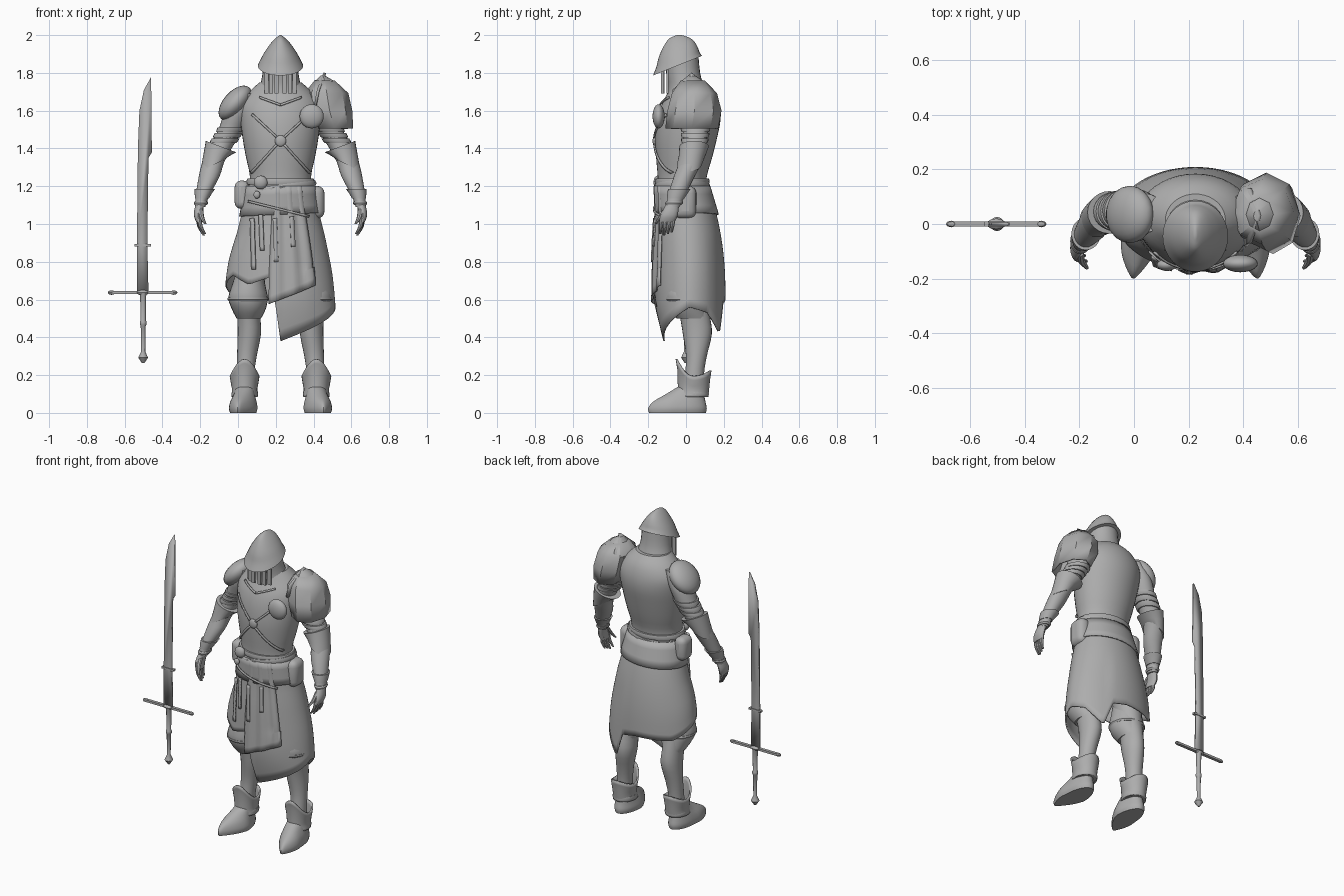
import bpy, bmesh
from math import sin, cos, radians, sqrt
from mathutils import Vector, Matrix

CX = 0.225  # figure centre line; the sword stands to its right
FULL = (0, 360)

if "Cube" in bpy.data.objects:
    bpy.data.objects.remove(bpy.data.objects["Cube"], do_unlink=True)

steel = bpy.data.materials.new("plain_grey")
steel.use_nodes = True
GREY = (0.42, 0.42, 0.42, 1)
steel.diffuse_color = GREY
for node in steel.node_tree.nodes:
    if node.type == 'BSDF_PRINCIPLED':
        node.inputs["Base Color"].default_value = GREY
made = []


def finish(name, bm, thick=0, bevel=0):
    bmesh.ops.recalc_face_normals(bm, faces=bm.faces[:])
    mesh = bpy.data.meshes.new(name)
    bm.to_mesh(mesh)
    bm.free()
    mesh.materials.append(steel)
    obj = bpy.data.objects.new(name, mesh)
    bpy.context.collection.objects.link(obj)
    if thick:
        mod = obj.modifiers.new("shell", 'SOLIDIFY')
        mod.thickness, mod.offset = thick, 0
    if bevel:
        mod = obj.modifiers.new("round", 'BEVEL')
        mod.width, mod.segments = bevel, 4
    made.append(obj)
    return obj


def resample(rings, steps=3):
    """Smooth spline through the cross-sections."""
    out = []
    for i in range(len(rings) - 1):
        quad = [rings[max(i - 1, 0)], rings[i], rings[i + 1], rings[min(i + 2, len(rings) - 1)]]
        for k in range(steps):
            t = k / steps
            out.append([b + ((c - a) * t + (2*a - 5*b + 4*c - d) * t*t + (3*b - a - 3*c + d) * t**3) / 2
                        for a, b, c, d in zip(*quad)])
    return out + [rings[-1]]


def loft(name, rings, sides=24, side=1, arc=FULL, thick=0, smooth=True, bend=None):
    """Skin over horizontal ellipses (x, y, z, rx, ry); angle 0 is the front."""
    bm = bmesh.new()
    closed = arc == FULL
    count = sides if closed else sides + 1
    rows = []
    for x, y, z, rx, ry in (resample(rings) if smooth else rings):
        row = []
        for i in range(count):
            deg = arc[0] + (arc[1] - arc[0]) * i / sides
            p = Vector((x + rx * sin(radians(deg)), y - ry * cos(radians(deg)), z))
            if bend:
                p = bend(p, deg)
            row.append(bm.verts.new((CX + side * p.x, p.y, p.z)))
        rows.append(row)
    for low, high in zip(rows, rows[1:]):
        for i in range(sides):
            k = (i + 1) % count
            bm.faces.new((low[i], low[k], high[k], high[i]))
    if closed and not thick:
        bm.faces.new(rows[0])
        bm.faces.new(rows[-1])
    return finish(name, bm, thick)


def section(rings, z):
    for a, b in zip(rings, rings[1:]):
        if a[2] <= z <= b[2]:
            t = (z - a[2]) / (b[2] - a[2])
            return [p + (q - p) * t for p, q in zip(a, b)]
    return rings[0] if z < rings[0][2] else rings[-1]


def band(name, rings, z, height, grow, side=1, flare=0, bend=None):
    hoops = []
    for k, g in ((-1, grow), (0, grow + 0.004), (1, grow + flare)):
        x, y, _, rx, ry = section(rings, z + k * height / 2)
        hoops.append((x, y, z + k * height / 2, rx + g, ry + g))
    return loft(name, hoops, side=side, smooth=False, bend=bend)


def strip(name, rings, start, end, width):
    """Flat strap laid over the front of a lofted part, points as (x, z)."""
    bm = bmesh.new()
    start, end = Vector(start), Vector(end)
    across = (end - start).orthogonal().normalized() * width / 2
    last = None
    for i in range(13):
        mid = start.lerp(end, i / 12)
        pair = []
        for x, z in (mid - across, mid + across):
            cx, cy, _, rx, ry = section(rings, z)
            y = cy - ry * sqrt(max(0, 1 - ((x - cx) / rx) ** 2)) - 0.008
            pair.append(bm.verts.new((CX + x, y, z)))
        if last:
            bm.faces.new((last[0], last[1], pair[1], pair[0]))
        last = pair
    finish(name, bm, 0.008)


def plate(name, points, thick):
    bm = bmesh.new()
    bm.faces.new([bm.verts.new(p) for p in points])
    return finish(name, bm, thick)


def box(name, loc, half, bevel=0, turn=0):
    bm = bmesh.new()
    bmesh.ops.create_cube(bm, size=2, matrix=Matrix.Translation(loc)
                          @ Matrix.Rotation(radians(turn), 4, 'Y') @ Matrix.Diagonal((*half, 1)))
    return finish(name, bm, bevel=bevel)


def ball(name, loc, radii, turn=0, sides=24):
    bm = bmesh.new()
    bmesh.ops.create_uvsphere(bm, u_segments=sides, v_segments=max(sides // 2, 4), radius=1,
                              matrix=Matrix.Translation(loc) @ Matrix.Rotation(radians(turn), 4, 'Y')
                              @ Matrix.Diagonal((*radii, 1)))
    return finish(name, bm)


# Torso, neck and belts
TORSO = [(0, -.02, 1.16, .175, .13), (0, -.02, 1.25, .162, .13), (0, -.01, 1.35, .182, .148),
         (0, 0, 1.45, .2, .163), (0, .015, 1.55, .212, .168), (0, .025, 1.63, .21, .155),
         (0, .03, 1.7, .165, .125), (0, .015, 1.75, .11, .095)]
loft("cuirass", TORSO, 40)
loft("cowl", [(0, .01, 1.66, .135, .115), (0, 0, 1.73, .11, .095), (0, -.015, 1.8, .095, .09),
              (0, -.025, 1.9, .09, .09)])
band("waist_belt", TORSO, 1.225, .03, .012)
band("slung_belt", TORSO, 1.195, .028, .016, bend=lambda p, a: p + Vector((0, 0, p.x * .12)))
for s in (-1, 1):
    strip("upper_cross_strap", TORSO, (s * .02, 1.46), (s * .15, 1.58), .012)
    strip("lower_cross_strap", TORSO, (s * .02, 1.42), (s * .155, 1.27), .012)
    strip("collar_trim", TORSO, (0, 1.63), (s * .11, 1.67), .01)
ball("strap_ring", (CX, -.165, 1.44), (.03, .012, .03))
ball("chest_rondel", (.39, -.145, 1.57), (.064, .032, .064))
ball("belt_buckle", (.12, -.15, 1.22), (.036, .022, .036))
ball("belt_charm", (.1, -.155, 1.155), (.018, .012, .02))
box("left_pouch", (.412, -.005, 1.115), (.046, .06, .087), .04)
box("right_pouch", (.022, -.005, 1.155), (.04, .055, .075), .035)

# Helmet with lowered front brim and hanging face strips
loft("helmet", [(0, -.045, 1.84, .12, .13), (0, -.042, 1.87, .105, .115), (0, -.04, 1.91, .083, .103),
                (0, -.035, 1.955, .052, .08), (0, -.035, 1.985, .024, .052), (0, -.035, 2, .004, .012)],
     32, bend=lambda p, a: p + Vector((0, 0, .4 * (p.y + .04) * (2 - p.z) / .16)))
for s in (-1, 1):
    for dx, y in ((.022, -.128), (.05, -.118), (.074, -.098)):
        box("face_strip", (CX + s * dx, y, 1.755), (.011, .005, .065))

# Skirt with uneven hem, drape, sash and hanging straps
HEM = [(0, .38), (45, .47), (90, .56), (120, .53), (147, .42), (160, .58), (180, .6), (230, .6),
       (270, .68), (300, .73), (325, .68), (350, .72), (354, .6), (360, .38)]
SKIRT = [(0, .02, .6, .288, .185), (0, .02, .75, .272, .182), (0, .015, .9, .24, .172),
         (0, .005, 1.05, .203, .153), (0, -.02, 1.2, .172, .133)]


def hem_bend(p, deg):
    for (a, za), (b, zb) in zip(HEM, HEM[1:]):
        if a <= deg <= b:
            hem = za + (zb - za) * (deg - a) / (b - a)
            break
    if p.z < .95:
        p.z = .95 - (.95 - p.z) * (.95 - hem) / .35
    if p.y < 0:
        p.y *= 1 - max(0, .58 - p.z) * 1.5
    return p


loft("skirt", SKIRT, 90, thick=.008, bend=hem_bend)


def larger(rings, grow):
    return [(x, y, z, rx + grow, ry + grow) for x, y, z, rx, ry in rings]


loft("front_drape", larger(SKIRT, .012), 16, arc=(-12, 38), thick=.006,
     bend=lambda p, a: p + Vector((0, .006 * sin(a / 3), .002 * a if p.z < .7 else 0)))
loft("hip_sash", larger(SKIRT[3:], .012), 40, thick=.008,
     bend=lambda p, a: p + Vector((0, 0, .3 * p.x * (1.2 - p.z))))
for x, top, low in ((-.15, 1.03, .76), (-.105, 1.05, .86), (-.03, 1.03, .8), (.06, 1.04, .88)):
    strip("hanging_strap", larger(SKIRT, .014), (x, top), (x + .008, low), .022)
strip("sash_edge", larger(SKIRT, .014), (-.17, 1.12), (.15, 1.04), .012)

# Legs, boots, arms and hands, mirrored
LEG = [(.19, .04, .06, .045, .055), (.186, .045, .2, .046, .05), (.178, .055, .3, .052, .055),
       (.165, .06, .42, .062, .077), (.168, .045, .52, .062, .08), (.168, .02, .62, .075, .085),
       (.155, .015, .75, .082, .09), (.11, .01, .98, .09, .1)]
KNEE = [(.168, .035, .5, .065, .085), (.168, .01, .55, .09, .1), (.172, -.005, .61, .104, .105),
        (.168, -.005, .69, .085, .095), (.16, 0, .76, .07, .085)]
FOOT = [(.195, -.045, 0, .068, .15), (.195, -.045, .025, .074, .155), (.195, -.035, .06, .068, .138),
        (.193, -.005, .1, .056, .1), (.19, .025, .14, .048, .065)]
ARM = [(.425, -.07, 1.09, .027, .036), (.413, -.05, 1.15, .036, .045), (.378, -.01, 1.25, .055, .055),
       (.355, .025, 1.33, .058, .06), (.31, .045, 1.42, .063, .06), (.262, .05, 1.5, .066, .068),
       (.222, .045, 1.6, .072, .085), (.175, .04, 1.69, .055, .07)]
PALM = [(.43, -.1, 1.01, .016, .04), (.437, -.088, 1.05, .022, .045), (.425, -.07, 1.11, .024, .034)]


def toe_bend(p, deg):
    reach = max(0, -p.y - .04) / .16
    p.x = .19 + (p.x - .19) * (1 - .55 * reach * reach) + .035 * reach
    return p


def cuff_bend(p, deg):
    if p.z > .15:
        p.z += .06 * max(0, cos(radians(deg))) ** 2 + .015 * cos(radians(2 * deg))
    return p


def elbow_bend(p, deg):
    p.z += .03 * sin(radians(deg)) * (p.z - 1.36) / .05
    return p


def finger(name, s, start, end, r):
    mid = start.lerp(end, .5) + Vector((.008, 0, 0))
    loft(name, [(*p, k * r, k * r) for p, k in ((end, .5), (mid, .95), (start, 1))], 8, s)


for s, label in ((1, "left_"), (-1, "right_")):
    loft(label + "leg", LEG, side=s)
    loft(label + "knee_guard", KNEE, side=s)
    band(label + "knee_rim", KNEE, .6, .02, .003, s)
    loft(label + "boot", FOOT, 32, s, bend=toe_bend)
    loft(label + "boot_cuff", [(.19, .035, .085, .066, .078), (.19, .04, .13, .062, .078),
                               (.19, .04, .21, .074, .09)], 32, s, thick=.01, bend=cuff_bend)
    band(label + "ankle_band", LEG, .1, .03, .022, s)
    loft(label + "arm", ARM, side=s)
    band(label + "elbow_guard", ARM, 1.36, .1, .006, s, .012, elbow_bend)
    band(label + "glove_cuff", ARM, 1.16, .05, .003, s, .008)
    band(label + "wrist_band", ARM, 1.11, .02, .004, s)
    for z in (1.44, 1.47, 1.5):
        band(label + "arm_lame", ARM, z, .024, .006, s, .003)
    loft(label + "palm", PALM, 16, s)
    for i in range(4):
        y = -.128 + .02 * i
        finger(label + "finger", s, Vector((.43, y, 1.03)),
               Vector((.4 + .006 * i, y - .008, .94 + .008 * abs(i - 1))), .0115)
    finger(label + "thumb", s, Vector((.422, -.105, 1.08)), Vector((.398, -.16, 1.0)), .014)

# Shoulder guards: rounded on the right, angular with a neck flange on the left
ball("right_pauldron", (-.015, .035, 1.64), (.062, .105, .112), 42)
loft("left_pauldron", [(.285, .03, 1.505, .095, .135), (.26, .045, 1.6, .115, .138),
                       (.245, .045, 1.69, .11, .115), (.235, .035, 1.755, .05, .06)],
     8, smooth=False, thick=.01, bend=lambda p, a: p + Vector((0, 0, .05 * max(0, .25 - p.x))))
loft("left_pauldron_top", [(.245, .045, 1.68, .108, .11), (.235, .035, 1.755, .052, .062),
                           (.225, .03, 1.785, .012, .02)], 8, smooth=False)
plate("neck_flange", [(CX + x, y, z) for x, y, z in ((.185, -.08, 1.63), (.2, -.07, 1.71), (.235, .03, 1.8),
                                                     (.2, .13, 1.72), (.185, .14, 1.63))], .014)

# Sword
BLADE = [(-.535, .64), (-.535, .9), (-.53, 1.4), (-.522, 1.6), (-.498, 1.71), (-.46, 1.778),
         (-.456, 1.38), (-.474, 1.35), (-.48, .9), (-.474, .64)]
plate("sword_blade", [(x, 0, z) for x, z in BLADE], .012)
box("blade_collar", (-.505, 0, .888), (.044, .01, .006))
box("sword_guard", (-.505, 0, .637), (.165, .01, .007))
ball("guard_centre", (-.505, 0, .637), (.035, .02, .014), sides=12)
for s in (-1, 1):
    ball("guard_end", (-.505 + s * .165, 0, .637), (.02, .012, .012), sides=8)
GRIP = [(.263, .006), (.292, .026), (.325, .011), (.46, .013), (.468, .018), (.482, .018),
        (.49, .014), (.62, .016), (.635, .02)]
loft("sword_grip", [(-.502 - CX, 0, z, r, r) for z, r in GRIP], 12, smooth=False)

# Smooth shading that keeps hard edges
for obj in bpy.context.selected_objects:
    obj.select_set(False)
for obj in made:
    obj.select_set(True)
bpy.context.view_layer.objects.active = made[0]
bpy.ops.object.shade_smooth_by_angle(angle=radians(35))
